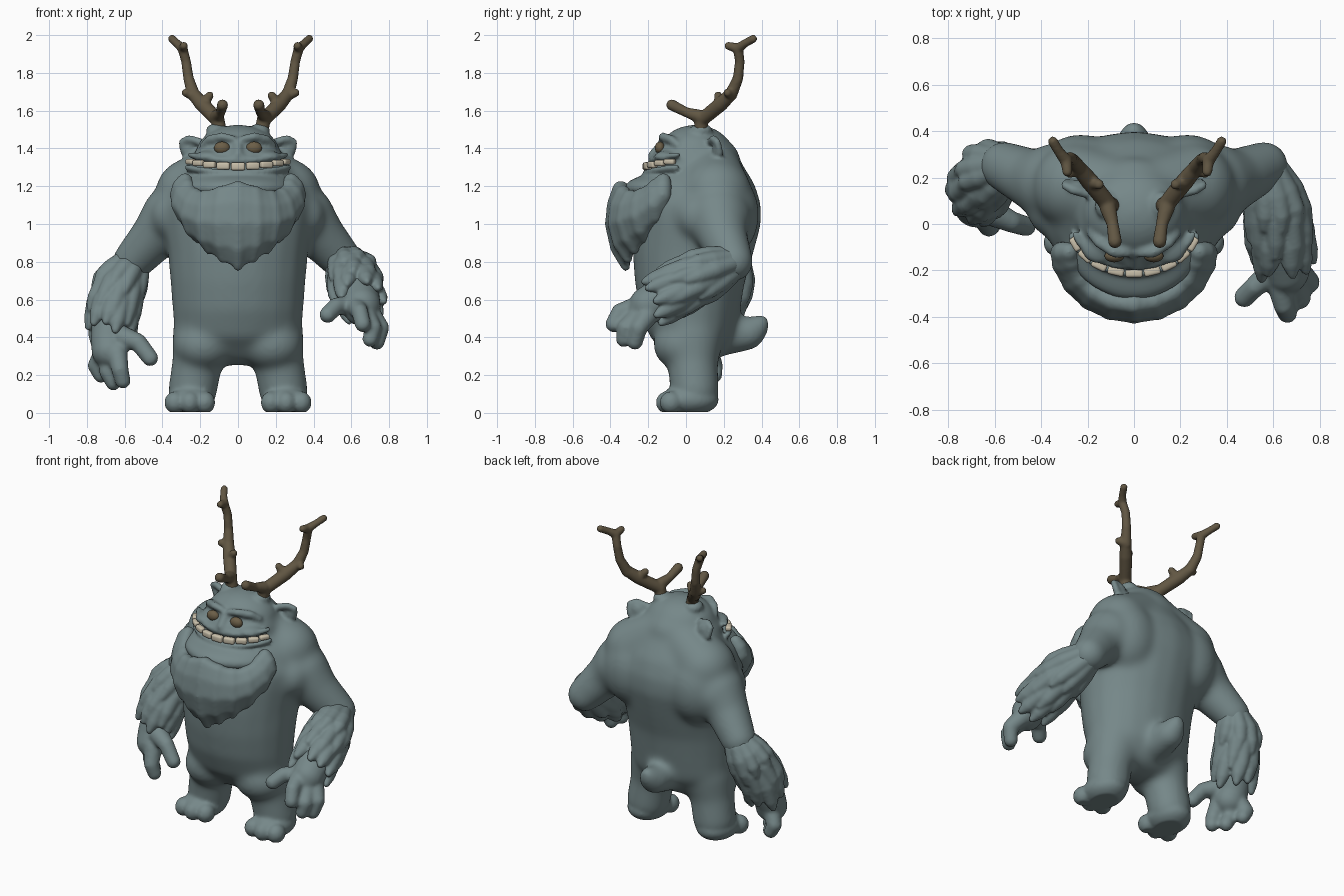
import bpy, bmesh, math, random
from mathutils import Vector, Matrix

random.seed(4)
old = bpy.data.objects.get("Cube")
if old:
    bpy.data.objects.remove(old, do_unlink=True)


def material(name, rgb):
    m = bpy.data.materials.new(name)
    m.use_nodes = True
    m.diffuse_color = (*rgb, 1)
    shader = m.node_tree.nodes["Principled BSDF"]
    shader.inputs["Base Color"].default_value = (*rgb, 1)
    shader.inputs["Roughness"].default_value = 0.8
    return m


HIDE = material("slate_hide", (0.18, 0.245, 0.25))
HORN = material("antler_brown", (0.12, 0.094, 0.056))
EYE = material("eye_brown", (0.148, 0.113, 0.064))
IVORY = material("tooth_ivory", (0.58, 0.52, 0.40))

# Unit sphere used as the lump of clay for everything organic
bm = bmesh.new()
bmesh.ops.create_icosphere(bm, subdivisions=3, radius=1)
BALL_V = [v.co.copy() for v in bm.verts]
BALL_F = [[v.index for v in f.verts] for f in bm.faces]
bm.free()


class Clay:
    def __init__(self):
        self.verts, self.faces = [], []

    def ball(self, c, r):
        r = (r, r, r) if isinstance(r, (int, float)) else r
        n = len(self.verts)
        self.verts += [(c[0] + v.x * r[0], c[1] + v.y * r[1], c[2] + v.z * r[2]) for v in BALL_V]
        self.faces += [[i + n for i in f] for f in BALL_F]

    def tube(self, pts):
        """Chain of balls through points given as x, y, z, radius."""
        for a, b in zip(pts, pts[1:]):
            a, b = Vector(a), Vector(b)
            steps = max(2, math.ceil((b - a).xyz.length / (0.35 * min(a.w, b.w))))
            for i in range(steps + 1):
                p = a.lerp(b, i / steps)
                self.ball(p, p.w)

    def pair(self, c, r):
        self.ball(c, r)
        self.ball((-c[0], c[1], c[2]), r)

    def tube_pair(self, pts, shift=0):
        self.tube(pts)
        self.tube([(shift - p[0], *p[1:]) for p in pts])

    def finish(self, name, mat, voxel=0, smooth=0):
        me = bpy.data.meshes.new(name)
        me.from_pydata(self.verts, [], self.faces)
        ob = bpy.data.objects.new(name, me)
        bpy.context.collection.objects.link(ob)
        if voxel:
            re = ob.modifiers.new("Remesh", "REMESH")
            re.mode, re.voxel_size = "VOXEL", voxel
            sm = ob.modifiers.new("Smooth", "SMOOTH")
            sm.factor, sm.iterations = 0.5, smooth
            deps = bpy.context.evaluated_depsgraph_get()
            baked = bpy.data.meshes.new_from_object(ob.evaluated_get(deps))
            ob.modifiers.clear()
            ob.data = baked
        ob.data.materials.clear()
        ob.data.materials.append(mat)
        for p in ob.data.polygons:
            p.use_smooth = True
            p.material_index = 0
        return ob


def along(pts, t):
    f = max(0, min(t, 0.999)) * (len(pts) - 1)
    i = int(f)
    return Vector(pts[i]).lerp(Vector(pts[i + 1]), f - i)


# Forearm paths: the left reaches forward, the right hangs down
LEFT_ARM = [(.56, .25, .80, .098), (.605, .10, .735, .148), (.63, -.06, .65, .154), (.655, -.2, .57, .135)]
RIGHT_ARM = [(-.56, .26, .80, .098), (-.62, .23, .70, .142), (-.66, .16, .55, .15), (-.685, .10, .38, .128)]

# Core masses: torso as a stack of flat ellipsoids (height, front, back, half width)
core = Clay()
RINGS = [(.33, -.11, .2, .27), (.42, -.20, .265, .34), (.55, -.25, .29, .35), (.7, -.275, .315, .362),
         (.85, -.285, .36, .375), (1.0, -.28, .4, .40), (1.1, -.27, .4, .405),
         (1.2, -.22, .37, .36), (1.3, -.12, .305, .28)]
for i in range(61):
    z, front, back, w = along(RINGS, i / 60)
    core.ball((0, (front + back) / 2, z), (w, (back - front) / 2, .08))
core.pair((.23, .2, 1.05), (.2, .188, .24))                      # shoulder blades
core.pair((.33, .07, 1.04), .135)                                # chest corners
core.pair((.37, .18, 1.03), (.115, .165, .15))                   # shoulder caps
core.pair((.18, -.015, .36), (.165, .16, .14))                   # hips
core.tube_pair([(.10, .14, 1.27, .16), (.25, .16, 1.16, .19)])   # neck slope
core.tube_pair([(.2, .15, 1.11, .205), (.34, .17, 1.04, .172), (.43, .19, .945, .134), (.56, .25, .80, .108)])
core.tube_pair([(.18, .03, .40, .17), (.215, .035, .27, .135), (.24, .045, .12, .132)])
core.tube([(0, .22, .41, .105), (0, .33, .42, .09), (0, .38, .455, .064), (0, .4, .478, .048)])
core.ball((0, -.03, 1.19), (.315, .305, .09))                    # chin
core.ball((0, -.01, 1.24), (.285, .235, .06))                    # jaw
core.ball((0, .02, 1.34), (.25, .215, .1))                       # muzzle
core.ball((0, .05, 1.38), (.225, .195, .148))                    # cranium
core.ball((0, .1, 1.33), (.21, .19, .15))                        # nape
core_ob = core.finish("body_core", HIDE, .014, 32)

# Finer parts worked into the core
skin = Clay()
skin.verts = [tuple(v.co) for v in core_ob.data.vertices]
skin.faces = [list(p.vertices) for p in core_ob.data.polygons]
bpy.data.objects.remove(core_ob, do_unlink=True)

skin.pair((.25, .02, .07), (.125, .155, .085))                   # feet and toes
for x, y in ((.175, -.085), (.255, -.1), (.335, -.08)):
    skin.pair((x, y, .055), (.055, .06, .06))
skin.tube_pair([(.025, -.125, 1.45, .02), (.085, -.122, 1.462, .024), (.15, -.08, 1.448, .024),
                (.185, -.04, 1.415, .02)])                       # brows
skin.pair((.15, -.095, 1.355), (.08, .075, .035))                # cheeks
skin.tube([(0, -.13, 1.42, .025), (0, -.175, 1.365, .026)])      # nose
skin.pair((.022, -.172, 1.358), .019)
skin.pair((.115, .08, 1.495), (.055, .06, .038))                 # antler roots
skin.pair((.25, .165, 1.395), (.05, .025, .055))                 # ears
skin.tube_pair([(.2, .13, 1.435, .022), (.26, .145, 1.452, .021), (.298, .165, 1.435, .019),
                (.288, .18, 1.38, .019), (.25, .17, 1.345, .019), (.21, .15, 1.34, .018)])


def mouth(a, rx, ry, lift):
    return (rx * math.sin(a), -ry * math.cos(a), 1.305 + lift + .03 * math.sin(a) ** 2)


for rx, ry, lift, r in ((.26, .186, .032, .016), (.278, .212, -.033, .017)):     # lips
    skin.tube([(*mouth(math.radians(a), rx, ry, lift), r) for a in range(-76, 77, 8)])

# Hands with thumb and three fingers each
for path, palm in ((LEFT_ARM, (.65, -.22, .55, .09)), (RIGHT_ARM, (-.68, .08, .33, .096))):
    skin.tube([(*p[:3], p[3] * .75) for p in path] + [palm])
FINGERS = [
    [(.60, -.2, .57, .056), (.52, -.27, .565, .046), (.475, -.315, .52, .045)],
    [(.62, -.24, .57, .056), (.645, -.35, .535, .045), (.66, -.385, .47, .043)],
    [(.67, -.23, .53, .056), (.715, -.32, .45, .046), (.70, -.33, .39, .042)],
    [(.70, -.2, .52, .058), (.755, -.25, .45, .046), (.735, -.27, .375, .042)],
    [(-.61, .05, .40, .06), (-.53, .01, .375, .047), (-.465, -.01, .29, .044)],
    [(-.64, .03, .32, .055), (-.625, -.01, .23, .046), (-.61, .0, .17, .042)],
    [(-.68, .08, .31, .055), (-.69, .07, .22, .046), (-.66, .07, .16, .042)],
    [(-.71, .12, .32, .055), (-.75, .15, .25, .046), (-.725, .15, .20, .042)],
]
for finger in FINGERS:
    skin.tube(finger)
body = skin.finish("body", HIDE, .011, 6)
for v in body.data.vertices:                                     # flat soles
    v.co.z = max(v.co.z, .005)

# Shaggy forearm fur: overlapping layers of tapering locks
for name, path in (("left_arm_fur", LEFT_ARM), ("right_arm_fur", RIGHT_ARM)):
    fur = Clay()
    axis = (Vector(path[-1]) - Vector(path[0])).xyz.normalized()
    u = axis.orthogonal().normalized()
    w = axis.cross(u)
    for layer, (t0, t1) in enumerate(((.05, .55), (.25, .8), (.5, 1.0))):
        for k in range(9):
            ang = math.tau * (k + layer / 2 + random.uniform(-.2, .2)) / 9
            end = t1 + random.uniform(-.12, .04)
            lock = []
            for s, out, r in ((0, .55, .045), (.4, .66, .05), (.75, .76, .042), (1, .88, .02)):
                p = along(path, t0 + (end - t0) * s)
                turn = ang + .25 * s
                side = (u * math.cos(turn) + w * math.sin(turn)) * p.w * out
                lock.append((*(p.xyz + side), r))
            fur.tube(lock)
    fur.finish(name, HIDE, .009, 4)

# Beard: a fan of strands hanging around the jaw to a point
beard = Clay()
COUNT = 18
for k in range(-COUNT, COUNT + 1):
    a = 1.42 * k / COUNT
    u = abs(k) / COUNT
    top = 1.185 + .045 * u ** 3 - .055 * math.sin(math.pi * u ** 1.2)
    low = .775 + .18 * u + .09 * u ** 3 + (.014 if k % 4 else 0)
    strand = []
    for v, reach, r in ((0, .92, .042), (.2, .99, .05), (.45, 1.03, .05), (.75, .96, .043), (1, .83, .024)):
        r *= 1.08 if k % 4 == 0 else .97
        strand.append((.308 * reach * math.sin(a), -.08 - .288 * reach * math.cos(a), top + (low - top) * v, r))
    beard.tube(strand)
beard.finish("beard", HIDE, .01, 10)

# Antlers with a forward tine and stubby nubs
antlers = Clay()
BRANCHES = [
    [(.125, .08, 1.49, .038), (.135, .08, 1.55, .037), (.175, .13, 1.59, .038), (.22, .185, 1.635, .039),
     (.265, .24, 1.69, .034), (.29, .275, 1.77, .028), (.303, .285, 1.86, .026), (.322, .275, 1.93, .027),
     (.35, .31, 1.955, .022), (.377, .355, 1.98, .022)],
    [(.14, .07, 1.57, .036), (.12, 0, 1.592, .026), (.11, -.075, 1.63, .03)],
    [(.26, .24, 1.68, .03), (.305, .22, 1.695, .022)],
    [(.21, .18, 1.64, .03), (.178, .17, 1.68, .022)],
    [(.32, .275, 1.93, .026), (.315, .225, 1.943, .022)],
]
for branch in BRANCHES:
    antlers.tube_pair(branch, .028)
antlers.finish("antlers", HORN, .008, 4)

# Eyes
eyes = Clay()
eyes.pair((.085, -.138, 1.403), (.042, .027, .033))
eyes.finish("eyes", EYE)

# Teeth: rounded blocks along the grin, smaller towards the corners
bm = bmesh.new()
for k in range(-4, 5):
    a = math.radians(16.5 * k)
    p = Vector(mouth(a, .275, .212, 0))
    tangent = math.atan2(.212 * math.sin(a), .275 * math.cos(a))
    place = Matrix.Translation(p) @ Matrix.Rotation(tangent, 4, "Z")
    size = Matrix.Diagonal((.075 - .003 * abs(k), .036, .042 - .003 * abs(k), 1))
    bmesh.ops.create_cube(bm, size=1, matrix=place @ size)
bmesh.ops.bevel(bm, geom=bm.edges[:], offset=.011, segments=3, profile=.5, affect="EDGES")
me = bpy.data.meshes.new("teeth")
bm.to_mesh(me)
bm.free()
me.materials.append(IVORY)
for p in me.polygons:
    p.use_smooth = True
bpy.context.collection.objects.link(bpy.data.objects.new("teeth", me))
